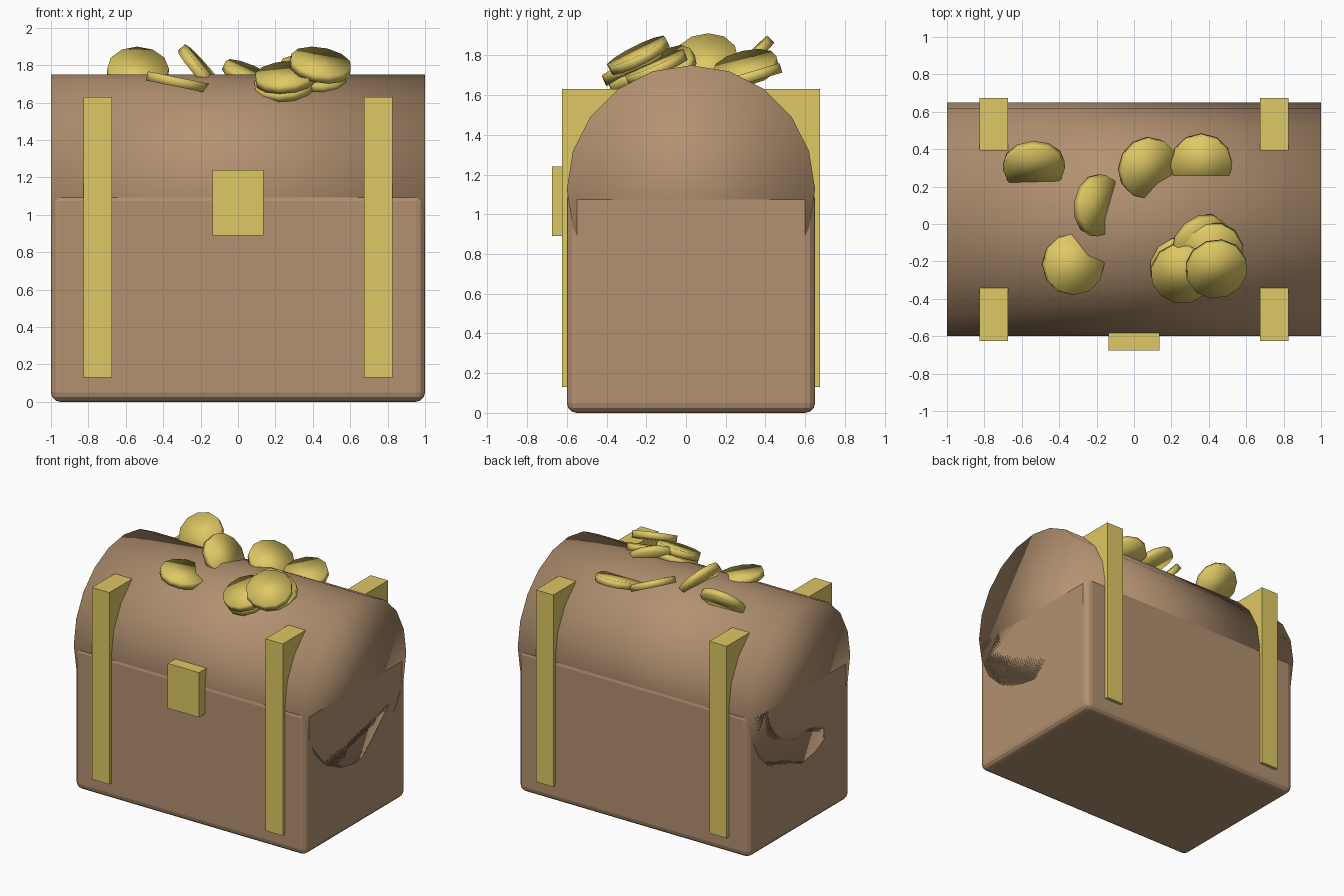
import bpy, math
from mathutils import Vector

if "Cube" in bpy.data.objects:
    bpy.data.objects.remove(bpy.data.objects["Cube"])


def material(name, rgb):
    m = bpy.data.materials.new(name)
    m.diffuse_color = (*rgb, 1)
    m.use_nodes = True
    m.node_tree.nodes["Principled BSDF"].inputs["Base Color"].default_value = m.diffuse_color
    return m


WOOD = material("wood", (0.45, 0.285, 0.165))
GOLD = material("gold", (0.73, 0.58, 0.13))


def box(name, size, loc, mat, bevel=0):
    bpy.ops.mesh.primitive_cube_add(size=1, location=loc)
    ob = bpy.context.object
    ob.name = name
    ob.scale = size
    bpy.ops.object.transform_apply(location=False, rotation=False, scale=True)
    ob.data.materials.append(mat)
    if bevel:
        mod = ob.modifiers.new("bevel", 'BEVEL')
        mod.width, mod.segments = bevel, 3
    return ob


def disc(name, sides, radius, depth, loc, normal, mat):
    rot = Vector(normal).to_track_quat('Z', 'Y').to_euler()
    bpy.ops.mesh.primitive_cylinder_add(vertices=sides, radius=radius, depth=depth,
                                        location=loc, rotation=rot)
    ob = bpy.context.object
    ob.name = name
    ob.data.materials.append(mat)
    bpy.ops.object.shade_smooth()
    return ob


YC = 0.025  # depth centre of the chest body

# chest body and barrel lid
box("chest_body", (2, 1.25, 1.125), (0, YC, 0.5625), WOOD, 0.05)
disc("chest_lid", 20, 0.625, 2, (0, YC, 1.125), (1, 0, 0), WOOD)

# metal straps running through the chest, front to back
for side, x in (("left", -0.75), ("right", 0.75)):
    box("strap_" + side, (0.15, 1.3, 1.5), (x, YC, 0.88), GOLD)

# front latch
box("latch", (0.27, 0.15, 0.35), (0, -0.6, 1.065), GOLD)

# coins scattered on the lid: centre, facing direction
coins = [
    ((-0.535, 0.31, 1.765), (0.03, -0.7, 0.7)),
    ((-0.195, 0.10, 1.77), (0.75, -0.11, 0.65)),
    ((-0.325, -0.215, 1.71), (0.2, 0, 0.98)),
    ((0.075, 0.30, 1.735), (0.45, -0.25, 1)),
    ((0.36, 0.32, 1.69), (0, -0.3, 1)),
    ((0.255, -0.265, 1.735), (-0.1, -0.42, 1)),
    ((0.44, -0.24, 1.80), (0.18, -0.5, 1)),
    ((0.25, -0.23, 1.69), (-0.1, -0.42, 1)),
    ((0.36, -0.10, 1.72), (0.45, -0.5, 0.7)),
    ((0.42, -0.15, 1.74), (0.1, -0.4, 0.9)),
]
for i, (loc, normal) in enumerate(coins, 1):
    disc(f"coin_{i}", 12, 0.165, 0.05, loc, normal, GOLD)
